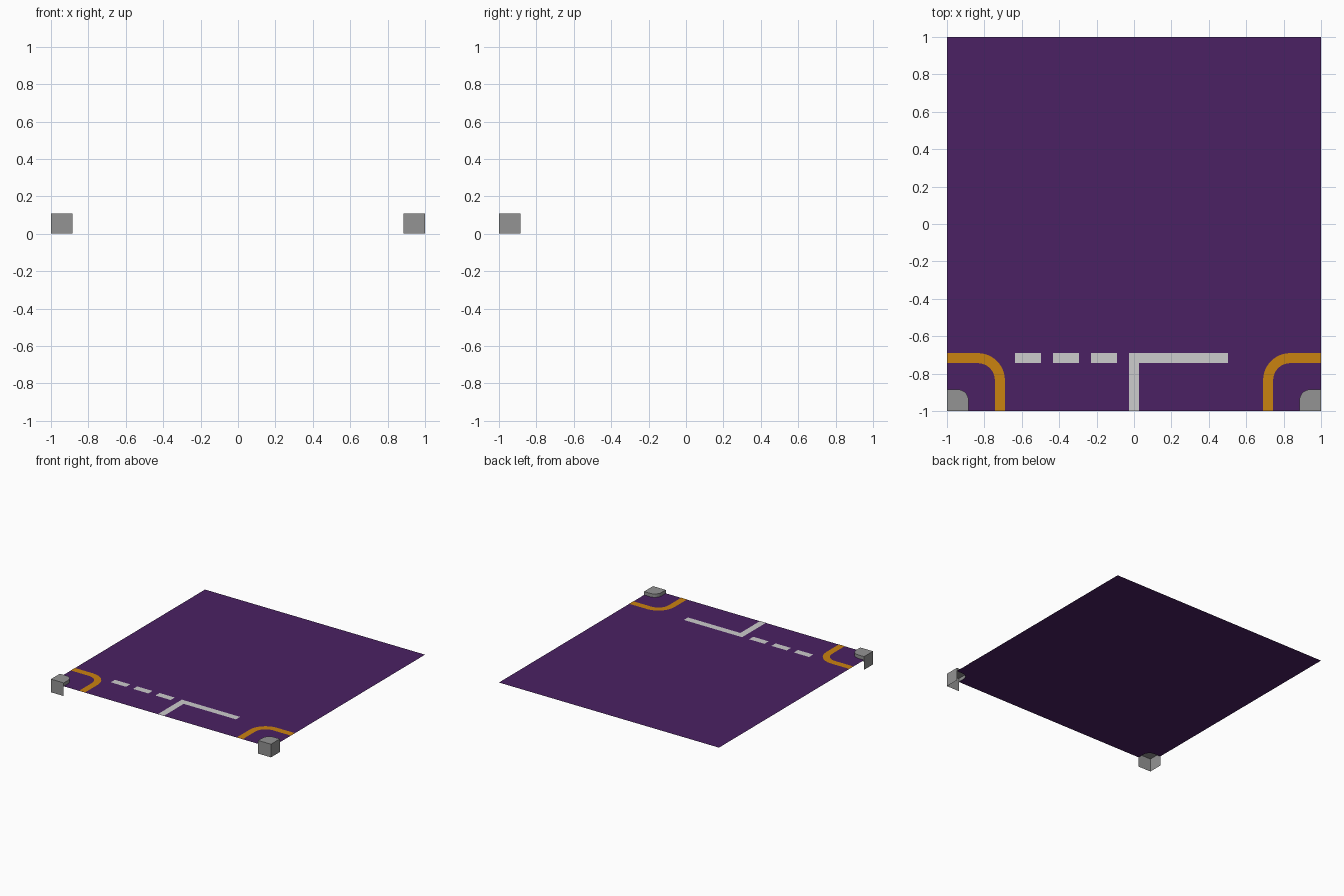
import bpy, bmesh, math

if "Cube" in bpy.data.objects:
    bpy.data.objects.remove(bpy.data.objects["Cube"])

ROAD_Z, CURB_Z, PAINT_Z = 0.08, 0.108, 0.0815
CURB, CURB_R = 0.116, 0.06          # corner curb size and rounding
LINE_Y, HALF = -0.717, 0.027        # painted line centre and half width


def material(name, rgb):
    m = bpy.data.materials.new(name)
    m.diffuse_color = (*rgb, 1)
    m.use_nodes = True
    m.node_tree.nodes["Principled BSDF"].inputs["Base Color"].default_value = m.diffuse_color
    return m


PURPLE = material("asphalt_purple", (0.069, 0.015, 0.125))
ORANGE = material("line_orange", (0.591, 0.223, 0.005))
WHITE = material("line_white", (0.604, 0.604, 0.604))
GREY = material("curb_grey", (0.296, 0.296, 0.296))


def build(name, polygons, mat):
    """Make one object from polygons given as lists of 3D points."""
    bm = bmesh.new()
    for pts in polygons:
        bm.faces.new([bm.verts.new(p) for p in pts])
    bmesh.ops.remove_doubles(bm, verts=bm.verts, dist=1e-5)
    me = bpy.data.meshes.new(name)
    bm.to_mesh(me)
    bm.free()
    me.materials.append(mat)
    ob = bpy.data.objects.new(name, me)
    bpy.context.collection.objects.link(ob)
    return ob


def bend(reach, radius, steps):
    """Path around the (-1,-1) corner: from the left edge to the front edge."""
    c = reach - radius - 1
    arc = [(c + radius * math.sin(a), c + radius * math.cos(a))
           for a in (math.pi / 2 * i / steps for i in range(steps + 1))]
    return [(-1, reach - 1)] + arc + [(reach - 1, -1)]


def at(pts, z):
    return [(x, y, z) for x, y in pts]


def mirrored(polygons, s):
    """s=-1 mirrors in x and keeps the faces pointing the same way."""
    if s == 1:
        return polygons
    return [[(-x, y, z) for x, y, z in reversed(p)] for p in polygons]


def rect(x0, x1, y0, y1):
    return at([(x0, y0), (x1, y0), (x1, y1), (x0, y1)], PAINT_Z)


# road surface, cut out where the curbs stand
edge = bend(CURB, CURB_R, 5)
right_edge = [(-x, y) for x, y in reversed(edge)]
build("road_surface", [at(edge + right_edge + [(1, 1), (-1, 1)], ROAD_Z)], PURPLE)

for side, s in (("left", 1), ("right", -1)):
    # hollow corner curb: top, outer walls down to the ground, rounded inner wall
    faces = [at([(-1, -1)] + edge[::-1], CURB_Z)]
    e = CURB - 1
    faces.append([(-1, -1, 0), (e, -1, 0), (e, -1, CURB_Z), (-1, -1, CURB_Z)])
    faces.append([(-1, e, 0), (-1, -1, 0), (-1, -1, CURB_Z), (-1, e, CURB_Z)])
    for (ax, ay), (bx, by) in zip(edge, edge[1:]):
        faces.append([(bx, by, ROAD_Z), (ax, ay, ROAD_Z),
                      (ax, ay, CURB_Z), (bx, by, CURB_Z)])
    build(f"{side}_corner_curb", mirrored(faces, s), GREY)

    # orange bent line around the curb
    outer = bend(1 + LINE_Y + HALF, 0.145, 8)
    inner = bend(1 + LINE_Y - HALF, 0.145 - 2 * HALF, 8)
    band = [at([inner[i], inner[i + 1], outer[i + 1], outer[i]], PAINT_Z)
            for i in range(len(outer) - 1)]
    build(f"{side}_orange_line", mirrored(band, s), ORANGE)

# white dashes, then the stop line with its centre stem
lo, hi = LINE_Y - HALF, LINE_Y + HALF
build("white_dashes", [rect(x, x + 0.139, lo, hi)
                       for x in (-0.636, -0.433, -0.23)], WHITE)
build("white_stop_line", [rect(-HALF, 0.503, lo, hi)], WHITE)
build("white_centre_line", [rect(-HALF, HALF, -1, lo)], WHITE)
